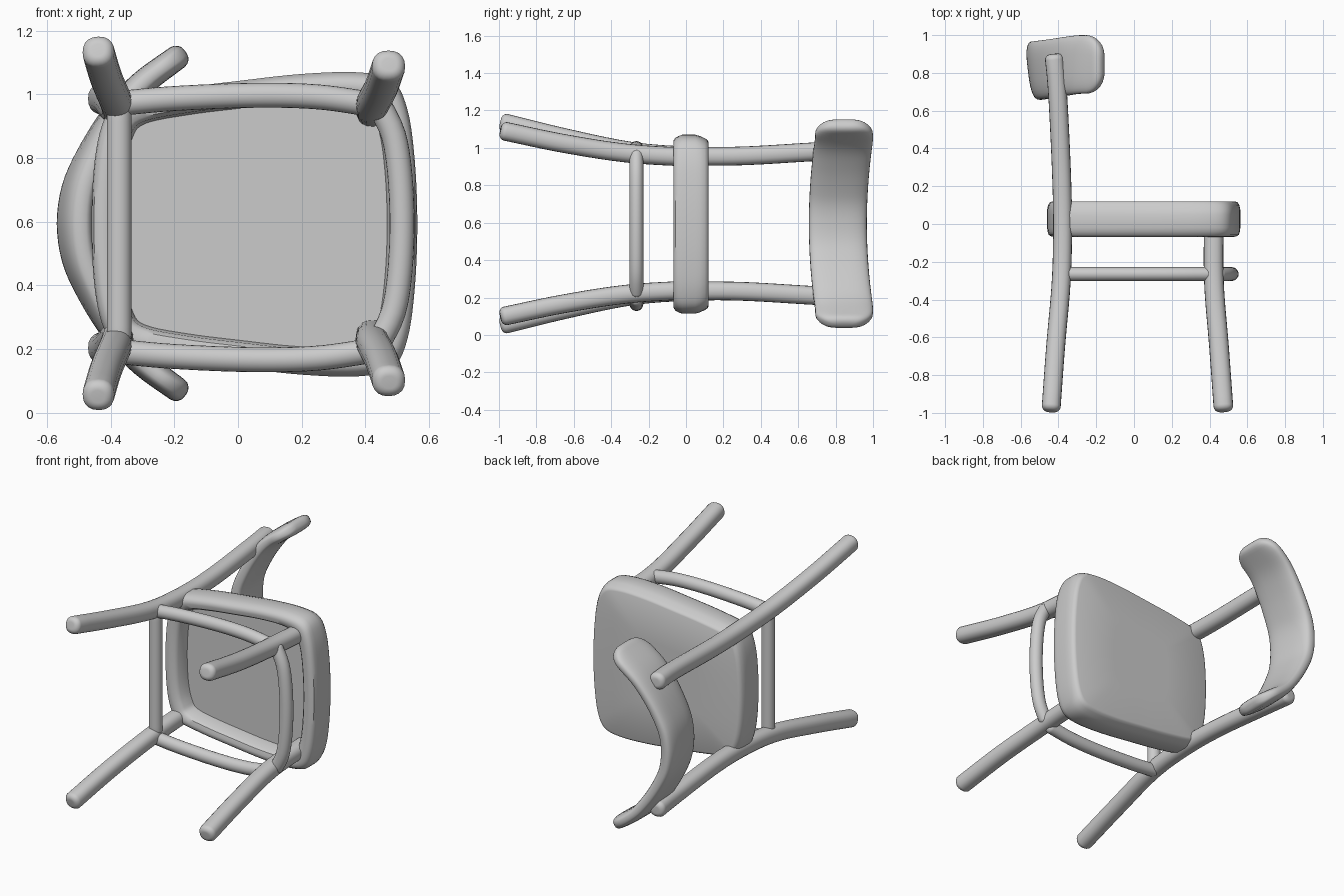
import bpy, bmesh, math
from mathutils import Vector

if "Cube" in bpy.data.objects:
    bpy.data.objects.remove(bpy.data.objects["Cube"])

MID = 0.595  # chair lies on its side: up is +y, front is +x, width runs along z

grey = bpy.data.materials.new("plain grey")
grey.diffuse_color = (0.6, 0.6, 0.6, 1)
grey.use_nodes = True
grey.node_tree.nodes["Principled BSDF"].inputs["Base Color"].default_value = grey.diffuse_color


def spline(pts, n=24, closed=False):
    """Catmull-Rom points through the given points."""
    pts = [Vector(p) for p in pts]
    if closed:
        p = [pts[-1]] + pts + pts[:2]
    else:
        p = [2 * pts[0] - pts[1]] + pts + [2 * pts[-1] - pts[-2]]
    out = []
    for i in range(1, len(p) - 2):
        a, b, c, d = p[i - 1:i + 3]
        for k in range(n):
            t = k / n
            out.append(0.5 * (2 * b + (c - a) * t + (2 * a - 5 * b + 4 * c - d) * t * t
                              + (3 * b - a - 3 * c + d) * t ** 3))
    if not closed:
        out.append(pts[-1])
    return out


def loft(name, rings):
    """Skin closed rings of equal length and cap both ends."""
    bm = bmesh.new()
    loops = [[bm.verts.new(v) for v in ring] for ring in rings]
    n = len(loops[0])
    for a, b in zip(loops, loops[1:]):
        for i in range(n):
            j = (i + 1) % n
            bm.faces.new((a[i], a[j], b[j], b[i]))
    bm.faces.new(loops[0])
    bm.faces.new(loops[-1])
    bmesh.ops.recalc_face_normals(bm, faces=bm.faces)
    me = bpy.data.meshes.new(name)
    bm.to_mesh(me)
    bm.free()
    me.materials.append(grey)
    ob = bpy.data.objects.new(name, me)
    bpy.context.collection.objects.link(ob)
    bpy.ops.object.select_all(action='DESELECT')
    ob.select_set(True)
    bpy.context.view_layer.objects.active = ob
    bpy.ops.object.shade_smooth_by_angle(angle=math.radians(40))
    return ob


def end_cut(d, r):
    """Inset at distance d from an end rounded with radius r."""
    e = max(0.0, 1 - d / r)
    return r * (1 - math.sqrt(max(0.0, 1 - e * e)))


def sweep(name, pts, a, b, ref, cap=0.03, cap_a=0.03, taper=0.0, power=2.0, steps=24, sides=20):
    """Superellipse section swept along a path, with rounded ends."""
    path = spline(pts)
    dist = [0.0]
    for p, q in zip(path, path[1:]):
        dist.append(dist[-1] + (q - p).length)
    total = dist[-1]
    ends = [cap * (1 - math.cos(k * math.pi / 16)) for k in range(8)]
    stops = ends + [cap + (total - 2 * cap) * k / steps for k in range(steps + 1)]
    stops += [total - e for e in reversed(ends)]
    rings = []
    for s in stops:
        i = max(k for k in range(len(dist) - 1) if dist[k] <= s + 1e-9)
        f = (s - dist[i]) / (dist[i + 1] - dist[i])
        pos = path[i].lerp(path[i + 1], f)
        tan = (path[min(i + 2, len(path) - 1)] - path[max(i - 1, 0)]).normalized()
        u = tan.cross(Vector(ref)).normalized()
        v = u.cross(tan)
        d = max(0.0, min(s, total - s))
        ra = a * (1 - taper * abs(2 * s / total - 1)) - end_cut(d, cap_a)
        rb = b - end_cut(d, cap)
        ring = []
        for k in range(sides):
            th = 2 * math.pi * k / sides
            c, sn = math.cos(th), math.sin(th)
            ring.append(pos + u * ra * math.copysign(abs(c) ** (2 / power), c)
                        + v * rb * math.copysign(abs(sn) ** (2 / power), sn))
        rings.append(ring)
    return loft(name, rings)


# Seat: bowed outline stacked in layers (height, depth scale, width scale), hollow underneath
half = [(-.45, .2), (-.42, .33), (-.37, .39), (-.2, .425), (0, .45), (.2, .472),
        (.38, .477), (.485, .45), (.532, .36), (.555, .2)]
outline = spline([(-.46, 0)] + half + [(.563, 0)] + [(x, -z) for x, z in reversed(half)],
                 n=5, closed=True)
layers = [(.12, .4, .4), (.12, .945, .92), (.115, .97, .942), (.1, .99, .96), (.075, 1, .985),
          (.05, 1, 1), (-.02, 1, 1), (-.04, .995, .985), (-.057, .985, .965),
          (-.067, .955, .935), (-.068, .92, .9), (-.062, .86, .85), (-.045, .83, .825),
          (.03, .815, .81), (.03, .4, .4)]
loft("seat", [[(.05 + (p.x - .05) * kx, y, MID - .003 + p.y * kz) for p in outline]
              for y, kx, kz in layers])

# Legs and side stretchers, mirrored across the width
for side, s in (("left", 1), ("right", -1)):
    def place(pts, mid=MID):
        return [(x, y, mid + s * z) for x, y, z in pts]
    sweep("rear_leg_" + side, place([
        (-.44, -.992, .544), (-.415, -.65, .460), (-.385, -.3, .388), (-.378, 0, .363),
        (-.385, .3, .362), (-.405, .7, .385), (-.424, .9, .392)]),
        .05, .05, (1, 0, 0), power=2.3)
    sweep("front_leg_" + side, place([
        (.475, -.992, .499), (.45, -.65, .428), (.423, -.3, .375), (.423, .07, .352)]),
        .05, .052, (1, 0, 0), power=2.3)
    sweep("side_stretcher_" + side, place([
        (-.39, -.265, .388), (-.2, -.265, .405), (.05, -.265, .415), (.25, -.265, .41),
        (.43, -.265, .385)], MID - .013), .039, .037, (0, 1, 0))

# Cross stretchers
sweep("rear_stretcher", [(-.373, -.265, MID + z) for z in (-.38, 0, .38)],
      .039, .037, (0, 1, 0))
sweep("front_stretcher", [(x, -.265, MID + z) for x, z in
      ((.435, -.39), (.495, -.25), (.515, 0), (.495, .25), (.435, .39))],
      .039, .037, (0, 1, 0))

# Backrest: bent slat leaning back in the middle
bend = [(-.5, .105), (-.463, .2), (-.396, .32), (-.31, .43), (-.165, .54)]
arc = [(x, -z) for x, z in reversed(bend)] + [(-.512, 0)] + bend
path = [(p.x, .812 + .033 * min(1, abs(p.y) / .45) ** 2, MID + p.y) for p in spline(arc, n=4)]
back = sweep("backrest", path, .05, .155, (0, 1, 0), cap=.11, cap_a=.032, taper=.24,
             power=3, steps=40, sides=32)
for v in back.data.vertices:
    w = max(0, 1 - (abs(v.co.z - MID) / .45) ** 2)
    v.co.x -= .12 * (v.co.y - .812) * w
